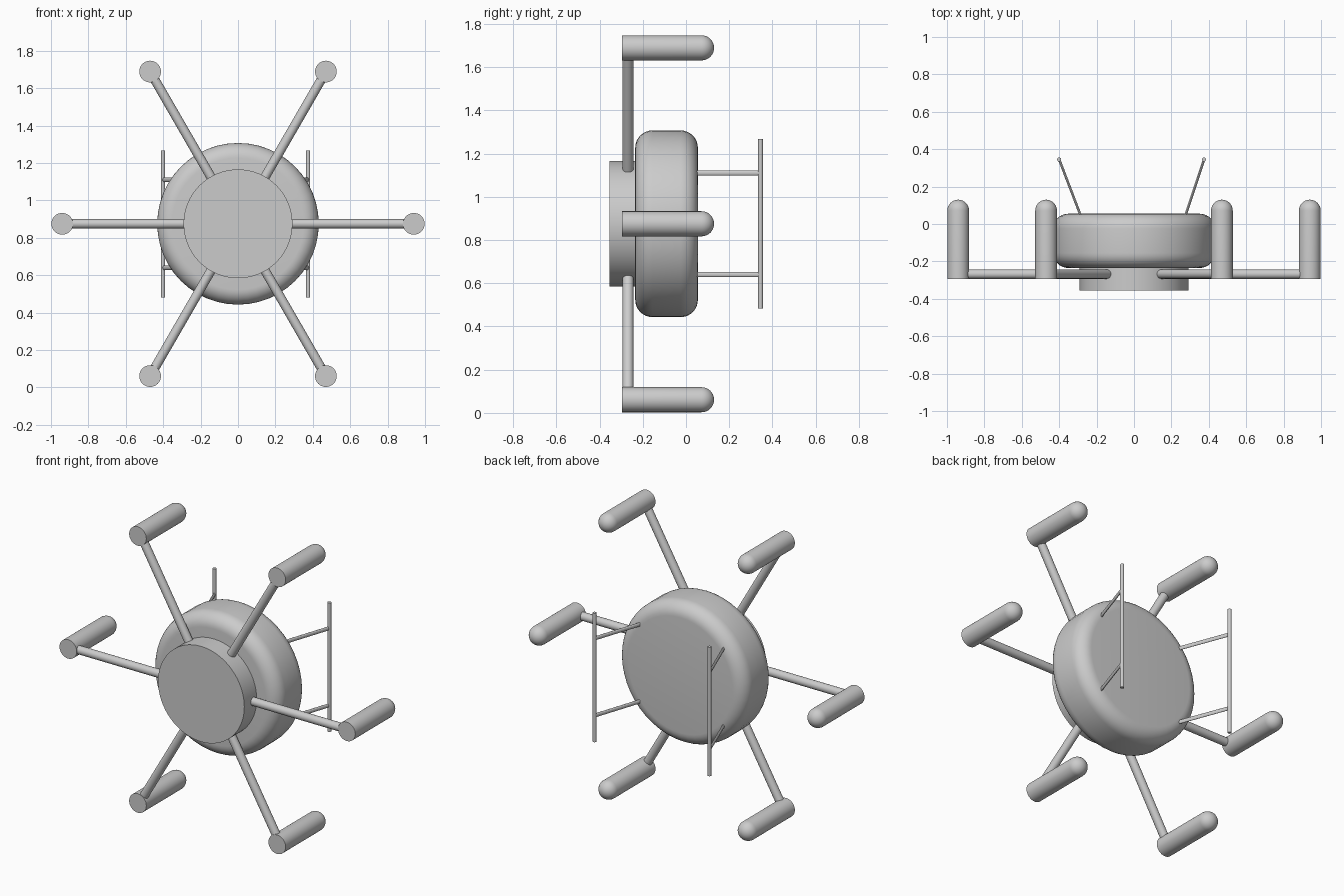
import bpy, bmesh
from math import sin, cos, pi, radians
from mathutils import Vector, Matrix

if "Cube" in bpy.data.objects:
    bpy.data.objects.remove(bpy.data.objects["Cube"])

CZ = 0.875          # height of the main axis
RING = 0.94         # distance of the pods from the axis


def finish(bm, name):
    bmesh.ops.recalc_face_normals(bm, faces=bm.faces)
    me = bpy.data.meshes.new(name)
    bm.to_mesh(me)
    bm.free()
    ob = bpy.data.objects.new(name, me)
    bpy.context.collection.objects.link(ob)
    bpy.ops.object.select_all(action='DESELECT')
    ob.select_set(True)
    bpy.context.view_layer.objects.active = ob
    bpy.ops.object.shade_smooth_by_angle(angle=radians(35))
    return ob


def lathe(name, profile, x=0, z=CZ, n=48):
    """Revolve (radius, y) points around a y-parallel axis."""
    bm = bmesh.new()
    verts = [bm.verts.new((x + r, y, z)) for r, y in profile]
    edges = [bm.edges.new(p) for p in zip(verts, verts[1:])]
    bmesh.ops.spin(bm, geom=verts + edges, cent=(x, 0, z), axis=(0, 1, 0),
                   angle=2 * pi, steps=n, use_duplicate=False)
    bmesh.ops.remove_doubles(bm, verts=bm.verts, dist=1e-4)
    return finish(bm, name)


def rod(name, a, b, r, n=20, squash=1.0):
    """Cylinder from a to b, optionally thinned across x."""
    a, b = Vector(a), Vector(b)
    d = b - a
    bm = bmesh.new()
    rot = d.to_track_quat('Z', 'X').to_matrix().to_4x4()
    # track with X up keeps local x horizontal for level struts
    if abs(d.z) < 1e-6:
        zc, yc = d.normalized(), Vector((0, 0, 1))
        rot = Matrix((yc.cross(zc), yc, zc)).transposed().to_4x4()
    mat = Matrix.Translation((a + b) / 2) @ rot @ Matrix.Diagonal((squash, 1, 1, 1))
    bmesh.ops.create_cone(bm, cap_ends=True, segments=n, radius1=r, radius2=r,
                          depth=d.length, matrix=mat)
    return finish(bm, name)


def arc(r, y, rad, a0, a1, n=8):
    return [(r + rad * cos(a0 + (a1 - a0) * i / n),
             y + rad * sin(a0 + (a1 - a0) * i / n)) for i in range(n + 1)]


# Main body: drum with rounded rims
F = 0.08
lathe("body_drum", [(0, -0.235)] + arc(0.432 - F, -0.235 + F, F, -pi / 2, 0)
      + arc(0.432 - F, 0.055 - F, F, 0, pi / 2) + [(0, 0.055)])

# Flat front hub
lathe("front_hub", [(0, -0.355), (0.291, -0.355), (0.291, -0.22), (0, -0.22)], n=64)

# Six arms, each carrying a round-tipped pod
for i in range(6):
    c, s = cos(i * pi / 3), sin(i * pi / 3)
    rod(f"arm_{i + 1}", (0.25 * c, -0.268, CZ + 0.25 * s),
        (RING * c, -0.268, CZ + RING * s), 0.025)
    lathe(f"pod_{i + 1}", [(0, -0.295), (0.058, -0.295)]
          + arc(0, 0.072, 0.058, 0, pi / 2), RING * c, CZ + RING * s, 32)

# Rear skids: upright rail on two splayed struts per side
for side, x0, x1 in (("left", -0.288, -0.40), ("right", 0.278, 0.375)):
    rod(f"{side}_skid_rail", (x1, 0.345, CZ - 0.393), (x1, 0.345, CZ + 0.393), 0.011, 16)
    for label, dz in (("upper", 0.235), ("lower", -0.235)):
        rod(f"{side}_{label}_strut", (x0 * 0.97, 0.03, CZ + dz),
            (x1, 0.345, CZ + dz), 0.012, 16, 0.55)
